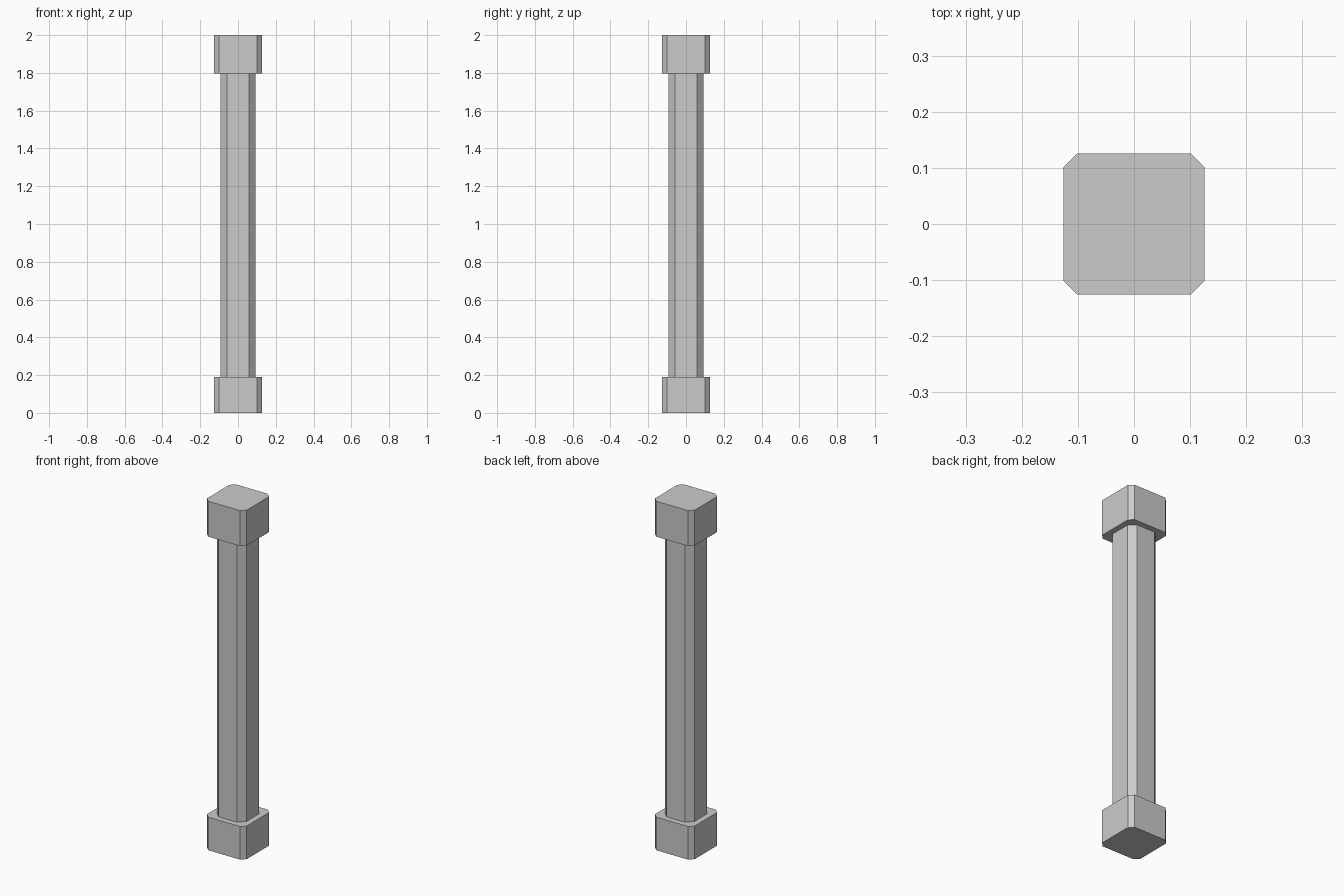
import bpy, bmesh

if "Cube" in bpy.data.objects:
    bpy.data.objects.remove(bpy.data.objects["Cube"])


def chamfered_post(name, half, flat, z0, z1):
    """Square prism with its four upright corners cut flat."""
    outline = [(flat, -half), (half, -flat), (half, flat), (flat, half),
               (-flat, half), (-half, flat), (-half, -flat), (-flat, -half)]
    bm = bmesh.new()
    base = bm.faces.new([bm.verts.new((x, y, z0)) for x, y in outline])
    extruded = bmesh.ops.extrude_face_region(bm, geom=[base], use_keep_orig=True)
    for v in extruded["geom"]:
        if isinstance(v, bmesh.types.BMVert):
            v.co.z = z1
    bmesh.ops.recalc_face_normals(bm, faces=bm.faces[:])
    mesh = bpy.data.meshes.new(name)
    bm.to_mesh(mesh)
    bm.free()
    obj = bpy.data.objects.new(name, mesh)
    bpy.context.collection.objects.link(obj)
    return obj


# Foot block, slim column and top block
chamfered_post("base_block", 0.126, 0.101, 0.0, 0.19)
chamfered_post("column_shaft", 0.093, 0.058, 0.19, 1.797)
chamfered_post("top_block", 0.126, 0.101, 1.797, 2.0)
